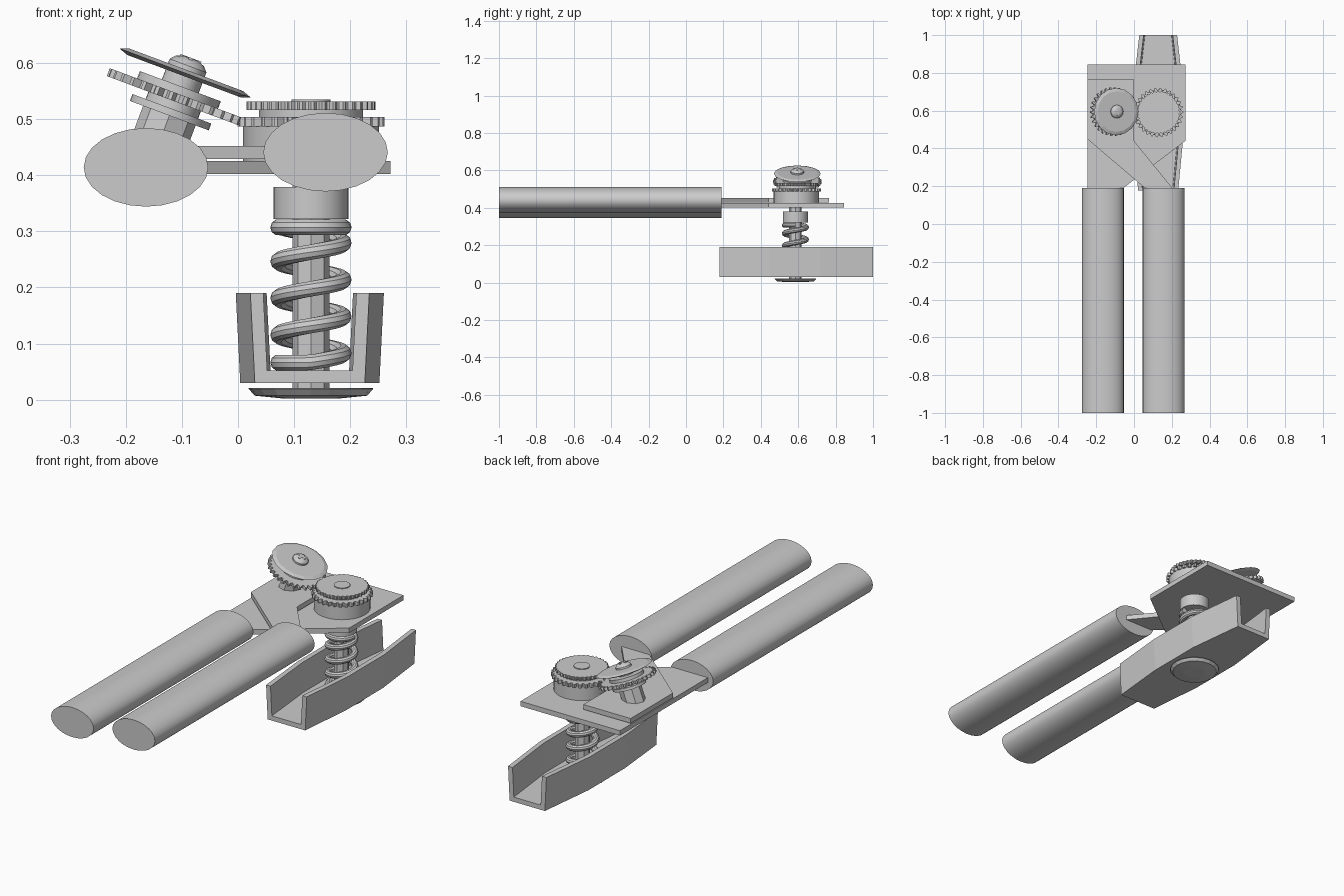
import bpy, bmesh, math
from mathutils import Matrix, Vector

old = bpy.data.objects.get("Cube")
if old:
    bpy.data.objects.remove(old, do_unlink=True)

GREY = (0.6, 0.6, 0.6, 1)
metal = bpy.data.materials.new("plain grey")
metal.use_nodes = True
metal.diffuse_color = GREY
metal.node_tree.nodes["Principled BSDF"].inputs["Base Color"].default_value = GREY


def loft(name, rings, matrix=Matrix(), smooth=False):
    """Skin a list of equal closed rings and cap both ends."""
    bm = bmesh.new()
    loops = [[bm.verts.new(p) for p in ring] for ring in rings]
    n = len(loops[0])
    for a, b in zip(loops, loops[1:]):
        for i in range(n):
            j = (i + 1) % n
            bm.faces.new((a[i], a[j], b[j], b[i]))
    bm.faces.new(loops[0][::-1])
    bm.faces.new(loops[-1])
    bmesh.ops.recalc_face_normals(bm, faces=bm.faces)
    mesh = bpy.data.meshes.new(name)
    bm.to_mesh(mesh)
    bm.free()
    mesh.materials.append(metal)
    ob = bpy.data.objects.new(name, mesh)
    bpy.context.collection.objects.link(ob)
    ob.matrix_world = matrix
    if smooth:
        bpy.ops.object.select_all(action='DESELECT')
        ob.select_set(True)
        bpy.context.view_layer.objects.active = ob
        bpy.ops.object.shade_smooth_by_angle(angle=math.radians(35))
    return ob


def circle(r, z, n):
    return [(r * math.cos(math.tau * i / n), r * math.sin(math.tau * i / n), z) for i in range(n)]


def turned(name, profile, matrix, n=32, smooth=True):
    return loft(name, [circle(r, z, n) for r, z in profile], matrix, smooth)


def gear(name, r_in, r_out, z0, z1, teeth, matrix):
    def ring(z):
        pts = []
        for i in range(teeth * 4):
            a = math.tau * i / (teeth * 4)
            r = r_out if i % 4 < 2 else r_in
            pts.append((r * math.cos(a), r * math.sin(a), z))
        return pts
    return loft(name, [ring(z0), ring(z1)], matrix)


def plate(name, outline, z0, z1):
    return loft(name, [[(x, y, z) for x, y in outline] for z in (z0, z1)])


# Handles
for name, x, z in (("right_handle", -0.164, 0.414), ("left_handle", 0.156, 0.441)):
    rings = [[(x + 0.111 * math.cos(math.tau * i / 24), y, z + 0.07 * math.sin(math.tau * i / 24))
              for i in range(24)] for y in (-1, 0.19)]
    loft(name, rings, smooth=True)

# Crossing jaw plates
plate("lower_plate", [(-0.247, 0.845), (0.272, 0.845), (0.272, 0.44), (-0.06, 0.188), (-0.247, 0.188)], 0.402, 0.425)
plate("upper_plate", [(-0.247, 0.765), (0, 0.765), (0, 0.44), (0.205, 0.188), (0.06, 0.188), (-0.247, 0.45)], 0.429, 0.452)

# Upright drive wheel
drive = Matrix.Translation((0.13, 0.59, 0))
turned("drive_base", [(0.121, 0.425), (0.121, 0.488)], drive)
gear("drive_lower_gear", 0.118, 0.131, 0.487, 0.504, 30, drive)
turned("drive_collar", [(0.093, 0.5), (0.093, 0.518)], drive)
gear("drive_upper_gear", 0.109, 0.115, 0.516, 0.531, 36, drive)
turned("drive_cap", [(0.035, 0.53), (0.035, 0.535)], drive)

# Tilted cutting wheel, stacked along its own axis
tilt = Matrix.Translation((-0.094, 0.595, 0.582)) @ Matrix.Rotation(math.radians(20.5), 4, 'Y')
turned("cutter_post", [(0.05, -0.16), (0.05, -0.07)], tilt, 8, False)
turned("cutter_washer", [(0.075, -0.081), (0.075, -0.068)], tilt)
turned("cutter_spacer", [(0.05, -0.07), (0.05, -0.05)], tilt)
gear("cutter_gear", 0.114, 0.129, -0.054, -0.039, 30, tilt)
turned("cutter_collar", [(0.077, -0.04), (0.077, -0.025)], tilt)
turned("cutter_hub", [(0.035, -0.026), (0.035, 0)], tilt)
turned("cutter_disc", [(0.108, -0.006), (0.125, 0), (0.108, 0.006)], tilt, 16, False)
turned("cutter_screw", [(0.035, 0.005), (0.035, 0.014), (0.027, 0.023), (0.014, 0.028)], tilt, 16)

# Screw slots shown as thin raised bars
for k, size in enumerate(((0.04, 0.008), (0.008, 0.04))):
    w, d = size[0] / 2, size[1] / 2
    loft(f"screw_bar_{k}", [[(-w, -d, z), (w, -d, z), (w, d, z), (-w, d, z)] for z in (0.024, 0.029)], tilt)

# Axle, cup and bottom button
axle = Matrix.Translation((0.13, 0.585, 0))
turned("axle", [(0.033, 0.012), (0.033, 0.405)], axle, 8, False)
turned("spring_cup", [(0.067, 0.322), (0.067, 0.379)], axle)
turned("bottom_button", [(0.05, 0.002), (0.1, 0.007), (0.111, 0.019), (0.111, 0.021)], axle, 20, False)

# Coil spring with flattened ends
rings = []
STEPS, SIDES = 144, 10
for s in range(STEPS + 1):
    turns = 4.5 * s / STEPS
    a = math.pi + math.tau * turns
    out = Vector((math.cos(a), math.sin(a), 0))
    centre = out * 0.058 + Vector((0, 0, min(0.307, max(0.066, 0.05 + 0.0655 * turns))))
    rings.append([centre + out * (0.0145 * math.cos(math.tau * i / SIDES))
                  + Vector((0, 0, 0.0145 * math.sin(math.tau * i / SIDES))) for i in range(SIDES)])
loft("spring", rings, axle, True)

# Open channel, widest in the middle and narrowing to both ends
rings = []
for y, half in ((0.178, 0.106), (0.45, 0.132), (0.72, 0.132), (1.0, 0.1)):
    side = [(half, 0.19), (half - 0.023, 0.19), (half - 0.03, 0.052)]
    base = half - 0.008
    section = [(base, 0.03)] + side + [(-x, z) for x, z in reversed(side)] + [(-base, 0.03)]
    rings.append([(0.128 + x, y, z) for x, z in section])
loft("channel", rings)
